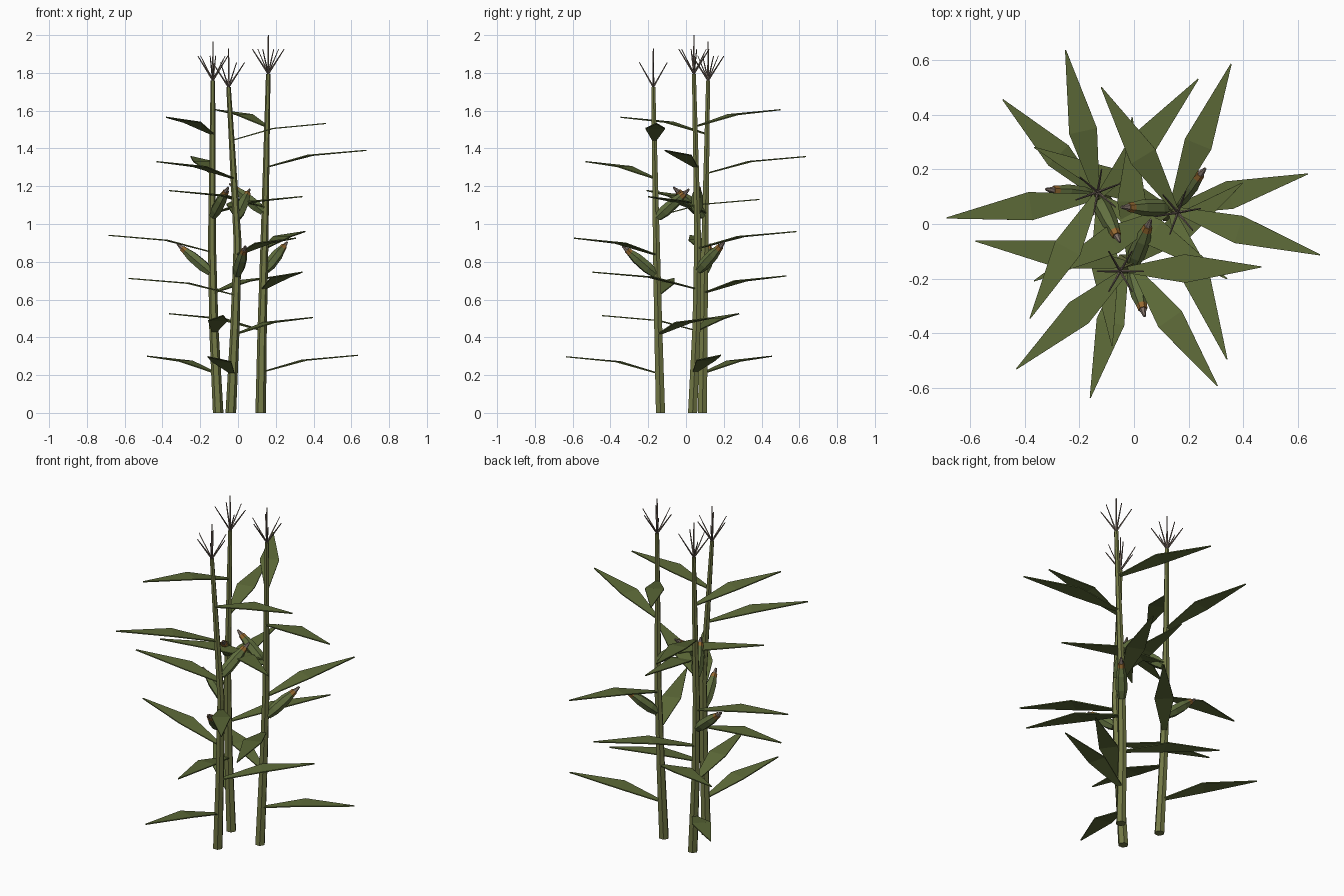
import bpy, bmesh
from math import cos, sin, pi, radians, atan2
from mathutils import Vector

if "Cube" in bpy.data.objects:
    bpy.data.objects.remove(bpy.data.objects["Cube"])


def mat(name, r, g, b):
    m = bpy.data.materials.new(name)
    m.diffuse_color = (r, g, b, 1)
    m.use_nodes = True
    m.node_tree.nodes["Principled BSDF"].inputs["Base Color"].default_value = m.diffuse_color
    return m


STALK = mat("stalk_green", .17, .19, .06)
LEAF = mat("leaf_green", .11, .145, .04)
HUSK = mat("husk_green", .12, .16, .05)
COB = mat("cob_brown", .30, .14, .03)
SILK = mat("silk_grey", .22, .17, .14)


def make(name, bm, material):
    bmesh.ops.recalc_face_normals(bm, faces=bm.faces)
    me = bpy.data.meshes.new(name)
    bm.to_mesh(me)
    bm.free()
    me.materials.append(material)
    ob = bpy.data.objects.new(name, me)
    bpy.context.collection.objects.link(ob)
    return ob


def loft(bm, pts, radii, sides, axis):
    """Capped tube through pts; every ring is square to axis."""
    axis = Vector(axis).normalized()
    u = Vector((1, 0, 0)) if axis.z > .99 else axis.cross((0, 0, 1)).normalized()
    v = axis.cross(u)
    rings = []
    for p, r in zip(pts, radii):
        rings.append([bm.verts.new(Vector(p) + r * (u * cos(2 * pi * i / sides) + v * sin(2 * pi * i / sides)))
                      for i in range(sides)])
    for a, b in zip(rings, rings[1:]):
        for i in range(sides):
            j = (i + 1) % sides
            bm.faces.new((a[i], a[j], b[j], b[i]))
    bm.faces.new(rings[0][::-1])
    bm.faces.new(rings[-1])


def on_path(path, z):
    for a, b in zip(path, path[1:]):
        if z <= b[2]:
            break
    return Vector(a).lerp(Vector(b), (z - a[2]) / (b[2] - a[2]))


def rod(name, start, d, stations, material, sides=6):
    """Tapered rod; stations are (distance, radius) along direction d."""
    bm = bmesh.new()
    loft(bm, [start + d * s for s, _ in stations], [r for _, r in stations], sides, d)
    return make(name, bm, material)


def leaf(name, base, tip):
    """Kite-shaped blade that rises, then flattens toward the tip."""
    flat = Vector((tip.x - base.x, tip.y - base.y, 0))
    side = Vector((-flat.y, flat.x, 0)).normalized()
    mid = base + flat * .43 + Vector((0, 0, .7 * (tip.z - base.z)))
    bm = bmesh.new()
    b1, b2 = (bm.verts.new(base + side * s * .012) for s in (1, -1))
    m1, m2 = (bm.verts.new(mid + side * s * .052) for s in (1, -1))
    t1, t2 = (bm.verts.new(tip + side * s * .002) for s in (1, -1))
    bm.faces.new((b2, m2, m1, b1))
    bm.faces.new((m2, t2, t1, m1))
    ob = make(name, bm, LEAF)
    mod = ob.modifiers.new("thickness", 'SOLIDIFY')
    mod.thickness = .006
    mod.offset = 0


# each plant: stalk path, leaf tips from low to high, ears as (base z, azimuth)
plants = [
    ([(-.105, .087, 0), (-.128, .093, .45), (-.138, .1, .9), (-.133, .117, 1.76)],
     [(-.48, .455, .30), (-.08, -.445, .515), (.235, .53, .725), (-.685, .022, .94),
      (.34, -.20, 1.145), (-.25, .635, 1.357), (-.38, -.345, 1.565)],
     [(.745, 171), (1.045, 297)], 20),
    ([(.12, .035, 0), (.128, .055, .45), (.14, .062, .9), (.16, .042, 1.795)],
     [(.635, .183, .305), (-.365, .28, .525), (.34, -.495, .745), (.355, .585, .96),
      (-.365, -.208, 1.177), (.68, -.113, 1.39), (-.12, .50, 1.605)],
     [(.755, 49), (1.065, 179)], 10),
    ([(-.038, -.135, 0), (-.016, -.147, .45), (-.002, -.157, .9), (-.05, -.173, 1.725)],
     [(-.16, -.635, .297), (.397, .15, .505), (-.58, -.062, .712), (.305, -.592, .925),
      (-.007, .39, 1.13), (-.43, -.53, 1.33), (.465, -.157, 1.532)],
     [(.735, 284), (1.035, 68)], 0),
]

for n, (path, tips, ears, turn) in enumerate(plants, 1):
    # stalk
    bm = bmesh.new()
    loft(bm, path, [.028, .0245, .021, .012], 6, (0, 0, 1))
    make(f"stalk_{n}", bm, STALK)

    # leaves
    for k, t in enumerate(tips, 1):
        tip = Vector(t)
        base = on_path(path, tip.z - .087)
        out = Vector((tip.x - base.x, tip.y - base.y, 0)).normalized()
        leaf(f"leaf_{n}_{k}", base + out * .01, tip)

    # ears: husk, exposed cob and silk tuft
    for k, (z, az) in enumerate(ears, 1):
        a, e = radians(az), radians(40)
        d = Vector((cos(a) * cos(e), sin(a) * cos(e), sin(e)))
        s = on_path(path, z) + Vector((cos(a), sin(a), 0)) * .012
        rod(f"husk_{n}_{k}", s, d, [(0, .022), (.05, .032), (.13, .03), (.175, .02)], HUSK)
        rod(f"cob_{n}_{k}", s, d, [(.16, .022), (.198, .017)], COB)
        rod(f"silk_{n}_{k}", s, d, [(.195, .014), (.232, .005)], SILK)

    # tassel: central spike with spreading branches
    top = Vector(path[-1])
    rod(f"tassel_spike_{n}", top, Vector((0, 0, 1)), [(-.01, .006), (.205, .003)], SILK, 5)
    for k in range(6):
        a = radians(turn + 60 * k)
        d = Vector((.085 * cos(a), .085 * sin(a), .13))
        rod(f"tassel_branch_{n}_{k + 1}", top, d, [(0, .005), (1, .0025)], SILK, 4)
